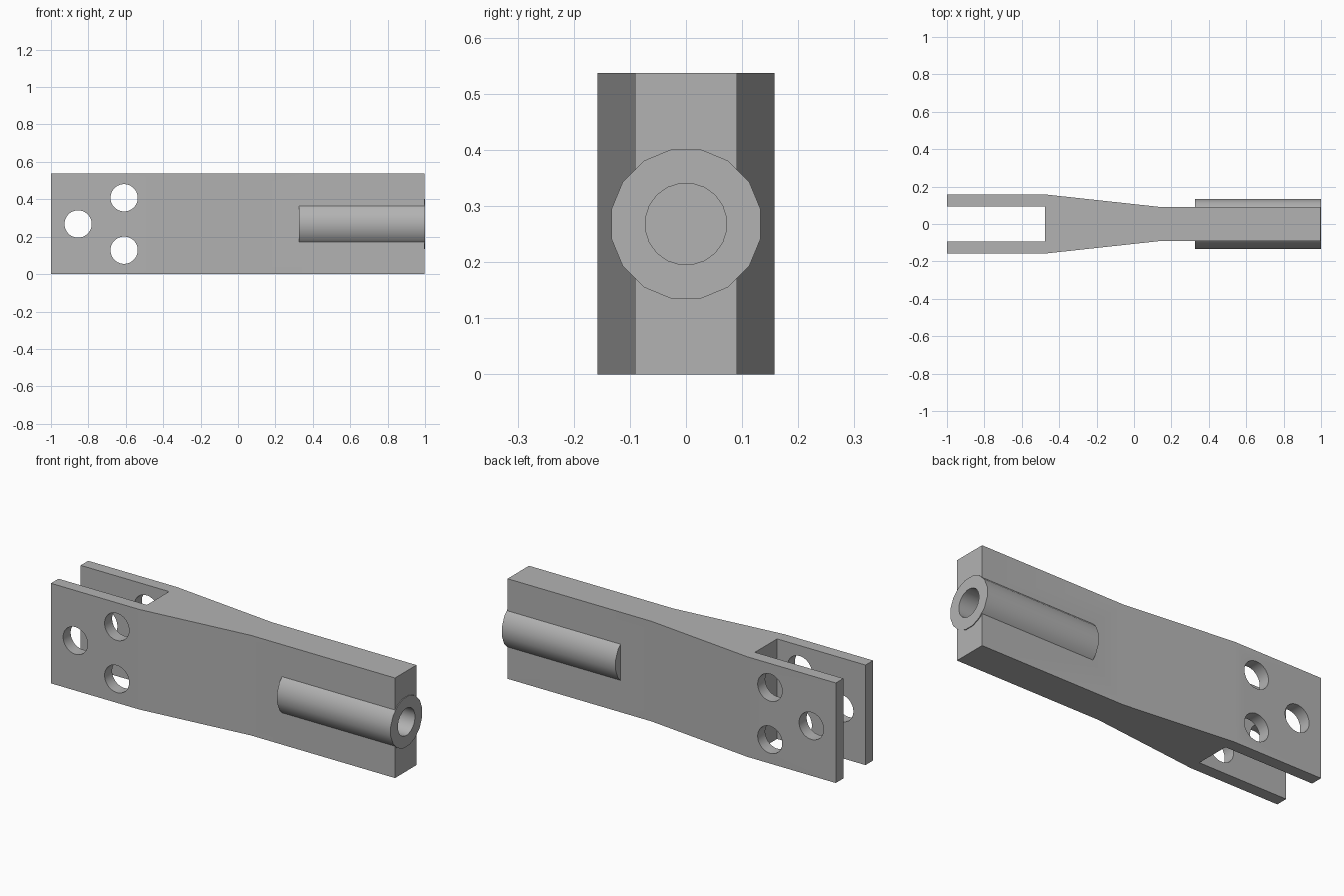
import bpy, bmesh, math
from mathutils import Matrix

cube = bpy.data.objects.get("Cube")
if cube:
    bpy.data.objects.remove(cube, do_unlink=True)

HEIGHT, MID = 0.537, 0.268

grey = bpy.data.materials.new("plain grey")
grey.use_nodes = True
GREY = (0.45, 0.45, 0.45, 1)
grey.diffuse_color = GREY
grey.node_tree.nodes["Principled BSDF"].inputs["Base Color"].default_value = GREY


def finish(name, bm):
    bmesh.ops.recalc_face_normals(bm, faces=bm.faces)
    mesh = bpy.data.meshes.new(name)
    bm.to_mesh(mesh)
    bm.free()
    mesh.materials.append(grey)
    ob = bpy.data.objects.new(name, mesh)
    bpy.context.collection.objects.link(ob)
    return ob


def prism(name, outline, z0, z1):
    bm = bmesh.new()
    face = bm.faces.new([bm.verts.new((x, y, z0)) for x, y in outline])
    ext = bmesh.ops.extrude_face_region(bm, geom=[face])
    top = [v for v in ext["geom"] if isinstance(v, bmesh.types.BMVert)]
    bmesh.ops.translate(bm, verts=top, vec=(0, 0, z1 - z0))
    return finish(name, bm)


def rod(name, radius, length, centre, axis, sides):
    bm = bmesh.new()
    turn = Matrix.Rotation(math.pi / 2, 4, axis)
    spin = Matrix.Rotation(math.pi / sides, 4, "Z")
    bmesh.ops.create_cone(bm, cap_ends=True, segments=sides, radius1=radius,
                          radius2=radius, depth=length,
                          matrix=Matrix.Translation(centre) @ turn @ spin)
    return finish(name, bm)


def combine(target, tool, operation):
    mod = target.modifiers.new(tool.name, "BOOLEAN")
    mod.operation = operation
    mod.solver = "EXACT"
    mod.object = tool
    bpy.ops.object.select_all(action="DESELECT")
    bpy.context.view_layer.objects.active = target
    target.select_set(True)
    bpy.ops.object.modifier_apply(modifier=mod.name)
    bpy.data.objects.remove(tool, do_unlink=True)


# Tapered fork body, mirrored outline with the slot between the two cheeks
half = [(-0.475, 0.094), (-1, 0.094), (-1, 0.158), (-0.475, 0.158),
        (0.14, 0.091), (0.996, 0.091)]
body = prism("fork_body", half + [(x, -y) for x, y in reversed(half)], 0, HEIGHT)

# Round socket and its bore
combine(body, rod("socket_boss", 0.1355, 0.675, (0.6625, 0, MID), "Y", 16), "UNION")
combine(body, rod("socket_bore", 0.073, 0.69, (0.675, 0, MID), "Y", 20), "DIFFERENCE")

# Three pin holes through both cheeks
for x, z in ((-0.855, MID), (-0.609, MID + 0.14), (-0.609, MID - 0.14)):
    combine(body, rod("pin_hole", 0.073, 0.6, (x, 0, z), "X", 32), "DIFFERENCE")

bpy.ops.object.shade_smooth_by_angle(angle=math.radians(30))
